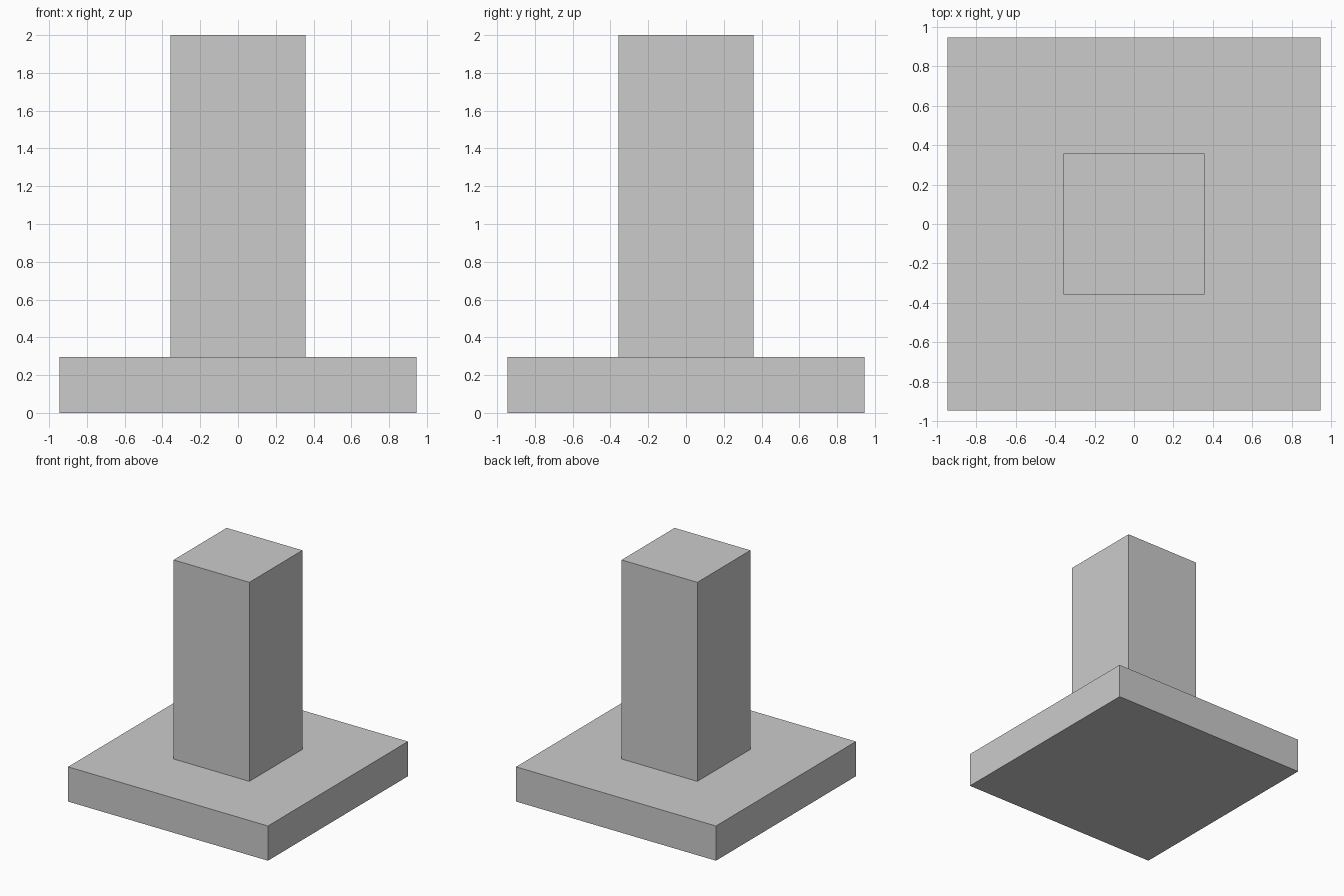
import bpy

if "Cube" in bpy.data.objects:
    bpy.data.objects.remove(bpy.data.objects["Cube"])


def box(name, width, z0, z1):
    """Square block centred on the z axis, spanning z0 to z1."""
    bpy.ops.mesh.primitive_cube_add(size=1, location=(0, 0, (z0 + z1) / 2))
    ob = bpy.context.object
    ob.name = name
    ob.scale = (width, width, z1 - z0)
    bpy.ops.object.transform_apply(location=False, rotation=False, scale=True)
    return ob


BASE_TOP = 0.297

# Wide square slab
box("base_plate", 1.892, 0, BASE_TOP)

# Square column standing on the slab
box("column", 0.717, BASE_TOP, 2.0)
